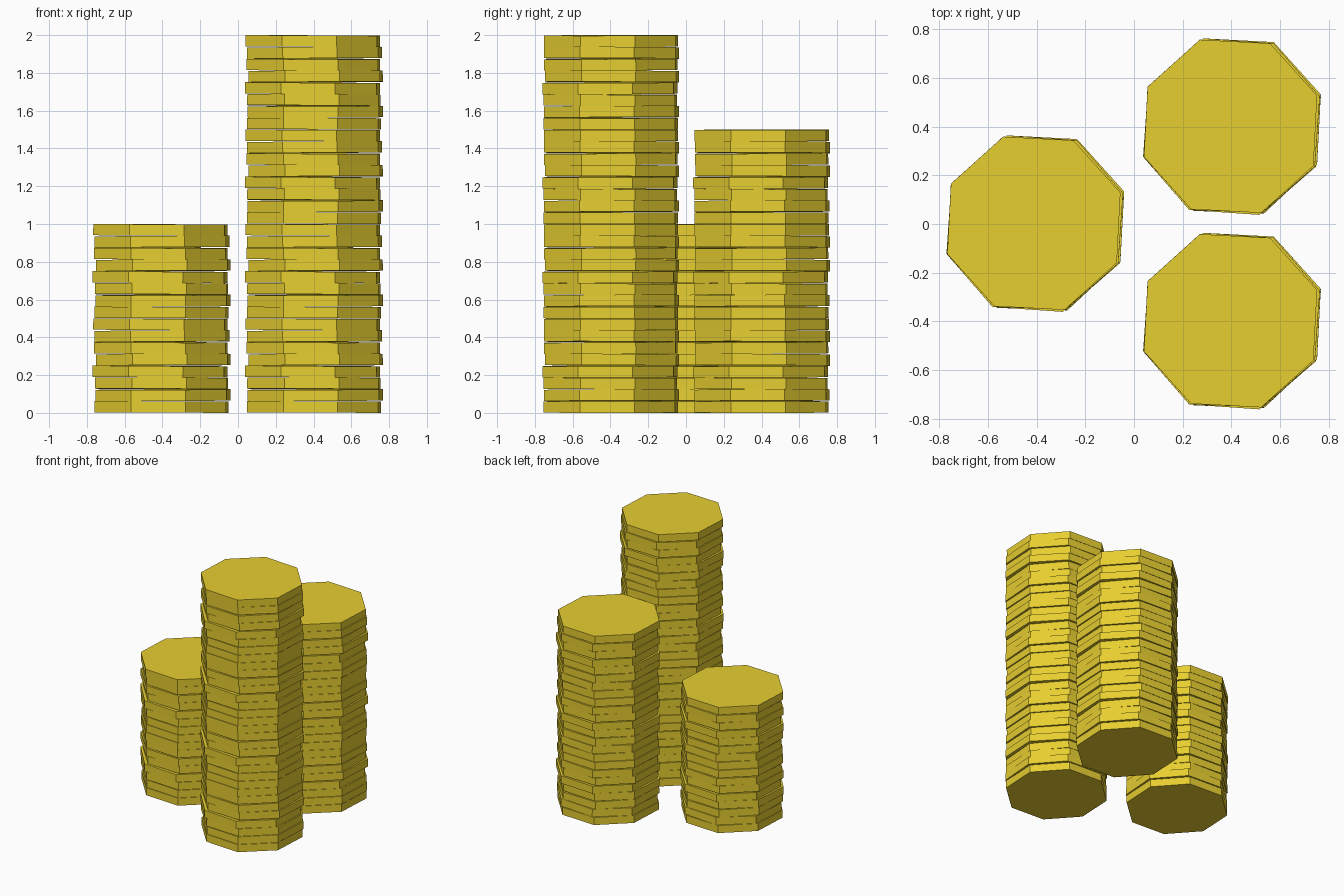
import bpy, bmesh
from math import radians
from mathutils import Matrix

if "Cube" in bpy.data.objects:
    bpy.data.objects.remove(bpy.data.objects["Cube"])

gold = bpy.data.materials.new("gold")
gold.diffuse_color = (0.8, 0.62, 0.03, 1)
gold.use_nodes = True
gold.node_tree.nodes["Principled BSDF"].inputs["Base Color"].default_value = gold.diffuse_color

PITCH = 0.0625   # height taken by one coin
R = 0.377
# Jitter of the eight coins in one block: dx, dy, turn (deg), tilt x, tilt y (deg)
JITTER = [
    (0.000, 0.000, -3, 0.0, 0.2),
    (0.007, 0.003, -4, 0.3, -0.3),
    (0.000, -0.003, -2, -0.3, 0.3),
    (-0.007, -0.005, -4, 0.2, 0.4),
    (0.009, 0.006, -3, -0.3, -0.3),
    (-0.004, 0.000, -2, 0.3, 0.2),
    (0.003, 0.004, -4, -0.2, -0.4),
    (-0.006, 0.001, -3, 0.1, 0.3),
]


def coin_stack(name, x, y, blocks):
    """Octagonal coins, slightly shuffled, repeated in blocks of eight."""
    bm = bmesh.new()
    for i, (dx, dy, turn, tx, ty) in enumerate(JITTER):
        m = (Matrix.Translation((dx, dy, (i + 0.5) * PITCH))
             @ Matrix.Rotation(radians(tx), 4, 'X')
             @ Matrix.Rotation(radians(ty), 4, 'Y')
             @ Matrix.Rotation(radians(22.5 + turn), 4, 'Z'))
        bmesh.ops.create_cone(bm, cap_ends=True, segments=8, radius1=R,
                              radius2=R, depth=0.0595, matrix=m)
    # create_cone starts its first corner on an axis, so 22.5 deg gives flat sides
    mesh = bpy.data.meshes.new(name)
    bm.to_mesh(mesh)
    bm.free()
    mesh.materials.append(gold)
    ob = bpy.data.objects.new(name, mesh)
    ob.location = (x, y, 0)
    bpy.context.collection.objects.link(ob)
    arr = ob.modifiers.new("repeat", 'ARRAY')
    arr.count = blocks
    arr.use_relative_offset = False
    arr.use_constant_offset = True
    arr.constant_offset_displace = (0, 0, 8 * PITCH)


coin_stack("short_coin_stack", -0.405, 0.002, 2)
coin_stack("tall_coin_stack", 0.402, -0.398, 4)
coin_stack("medium_coin_stack", 0.402, 0.4, 3)
